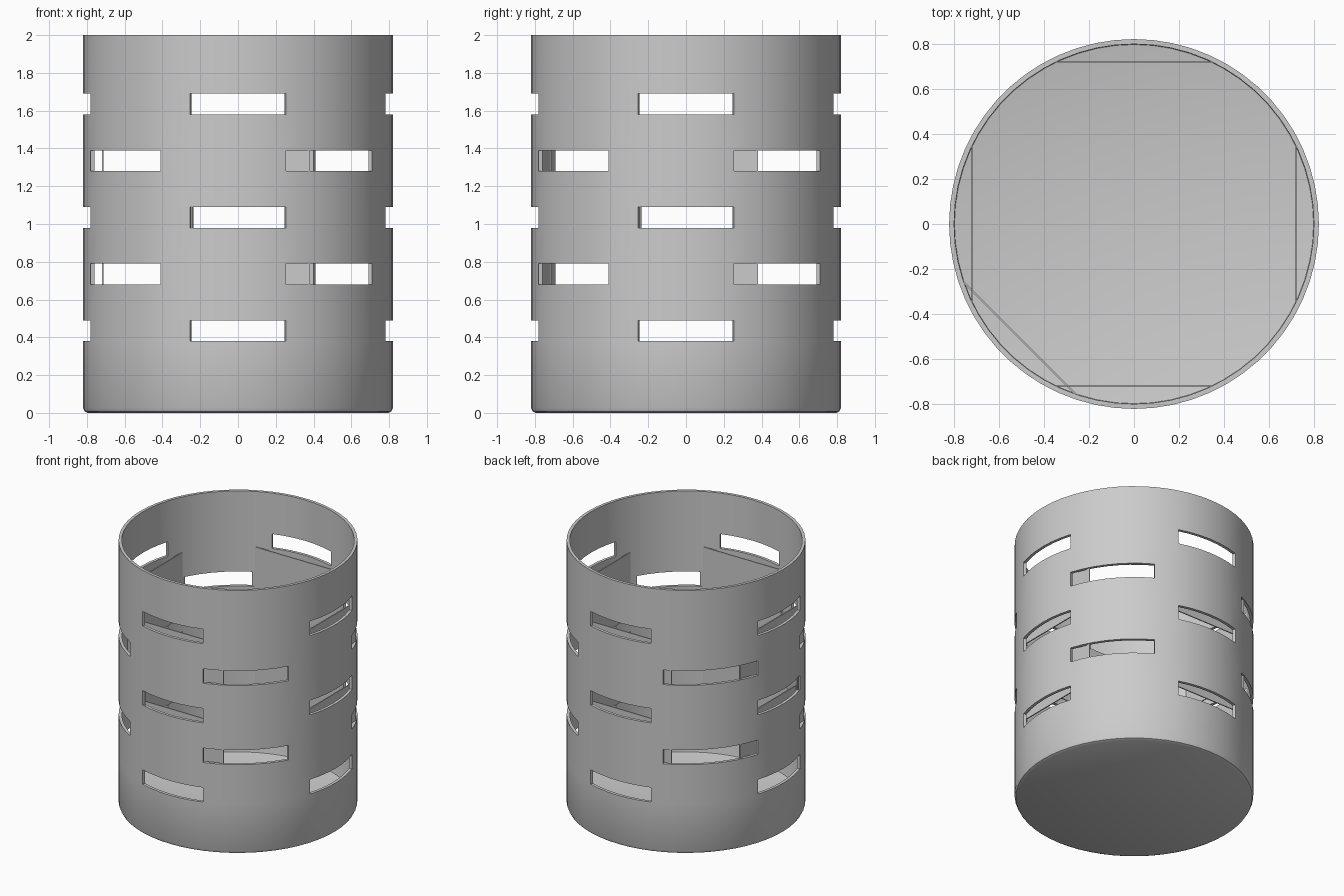
import bpy, bmesh
from math import sin, cos, radians

if "Cube" in bpy.data.objects:
    bpy.data.objects.remove(bpy.data.objects["Cube"])

R, H, N = 0.82, 2.0, 60          # outer radius, height, sides
WALL = 0.022
STEP = 360 // N
A_ROWS = [0.38, 0.98, 1.58]      # slot sills, straight-on columns
B_ROWS = [0.68, 1.28]            # slot sills, diagonal columns
SLOT = 0.11
# slot columns: start angle, end angle (0 = front, 90 = right), sills
COLUMNS = [(-18, 18, A_ROWS), (18, 60, B_ROWS), (72, 108, A_ROWS),
           (108, 150, B_ROWS), (162, 198, A_ROWS), (204, 252, B_ROWS),
           (252, 288, A_ROWS), (288, 330, B_ROWS)]


def polar(r, deg, z):
    a = radians(deg)
    return (r * sin(a), -r * cos(a), z)


def is_slot(deg, z):
    for a, b, sills in COLUMNS:
        if any(a < d < b for d in (deg, deg - 360)):
            if any(s < z < s + SLOT for s in sills):
                return True
    return False


def finish(bm, name, thickness, offset=-1):
    bmesh.ops.recalc_face_normals(bm, faces=bm.faces)
    mesh = bpy.data.meshes.new(name)
    bm.to_mesh(mesh)
    bm.free()
    ob = bpy.data.objects.new(name, mesh)
    bpy.context.collection.objects.link(ob)
    bpy.ops.object.select_all(action='DESELECT')
    ob.select_set(True)
    bpy.context.view_layer.objects.active = ob
    mod = ob.modifiers.new("thickness", 'SOLIDIFY')
    mod.thickness = thickness
    mod.offset = offset
    bpy.ops.object.modifier_apply(modifier=mod.name)
    bpy.ops.object.shade_smooth_by_angle(angle=radians(30))
    return ob


# Slotted round wall with closed, slightly rounded base
bm = bmesh.new()
levels = [(0.0, 0.795), (0.008, 0.812), (0.025, R)]
for s in sorted(A_ROWS + B_ROWS):
    levels += [(s, R), (s + SLOT, R)]
levels.append((H, R))
rings = [[bm.verts.new(polar(r, i * STEP, z)) for i in range(N)] for z, r in levels]
for k in range(len(levels) - 1):
    zc = (levels[k][0] + levels[k + 1][0]) / 2
    for i in range(N):
        if not is_slot((i + 0.5) * STEP, zc):
            j = (i + 1) % N
            bm.faces.new((rings[k][i], rings[k][j], rings[k + 1][j], rings[k + 1][i]))
bm.faces.new(list(reversed(rings[0])))
finish(bm, "slotted_holder_wall", WALL)


# Flat inner panels spanning the columns between slots
def flat_panel(name, a, b, z0, z1):
    bm = bmesh.new()
    r = R - 0.008
    bm.faces.new([bm.verts.new(p) for p in (
        polar(r, a, z0), polar(r, b, z0), polar(r, b, z1), polar(r, a, z1))])
    finish(bm, name, 0.008, 0)


for c in range(0, 360, 90):
    for lo, hi in zip(A_ROWS, A_ROWS[1:]):
        flat_panel("inner_panel", c - 28, c + 28, lo + SLOT, hi)
flat_panel("inner_corner_panel", -73, -17, B_ROWS[0] + SLOT, B_ROWS[1])
